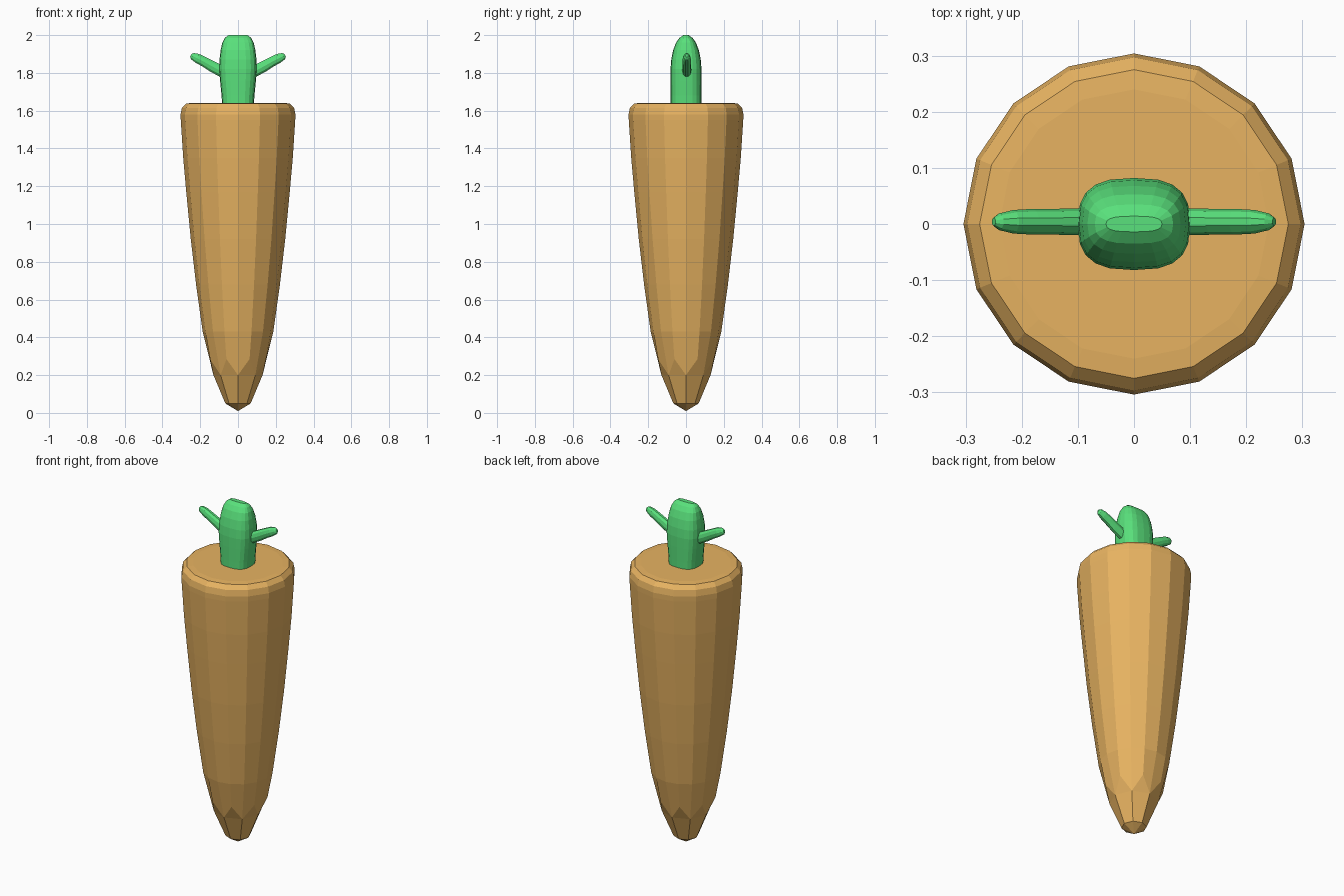
import bpy
from math import sin, cos, pi

if "Cube" in bpy.data.objects:
    bpy.data.objects.remove(bpy.data.objects["Cube"])


def material(name, rgb):
    m = bpy.data.materials.new(name)
    m.diffuse_color = (*rgb, 1)
    m.use_nodes = True
    m.node_tree.nodes["Principled BSDF"].inputs["Base Color"].default_value = m.diffuse_color
    return m


def add_object(name, verts, faces, mat):
    me = bpy.data.meshes.new(name)
    me.from_pydata(verts, [], faces)
    me.update()
    me.materials.append(mat)
    ob = bpy.data.objects.new(name, me)
    bpy.context.collection.objects.link(ob)
    return ob


def bridge(start_a, start_b, n):
    return [(start_a + i, start_a + (i + 1) % n, start_b + (i + 1) % n, start_b + i)
            for i in range(n)]


def loft(name, rings, mat):
    n = len(rings[0])
    verts = [v for ring in rings for v in ring]
    faces = [tuple(reversed(range(n)))]
    for k in range(len(rings) - 1):
        faces += bridge(k * n, (k + 1) * n, n)
    faces.append(tuple(range(len(verts) - n, len(verts))))
    return add_object(name, verts, faces, mat)


orange = material("root_orange", (0.80, 0.45, 0.12))
green = material("leaf_green", (0.10, 0.75, 0.20))

# Root: 16-sided tapered body whose tip reduces to 8 sides
N = 16
verts = [(0, 0, 0.01)]
verts += [(0.067 * cos(k * pi / 4), 0.067 * sin(k * pi / 4), 0.05) for k in range(8)]
for i in range(N):
    r, z = ((0.13, 0.2), (0.16, 0.285))[i % 2]
    verts.append((r * cos(i * pi / 8), r * sin(i * pi / 8), z))
faces = []
for k in range(8):
    m0, m1 = 1 + k, 1 + (k + 1) % 8
    e0, odd, e1 = 9 + 2 * k, 10 + 2 * k, 9 + (2 * k + 2) % N
    faces += [(0, m1, m0), (m0, m1, e1, e0), (e0, e1, odd)]
profile = [(0.187, 0.43), (0.222, 0.68), (0.25, 0.92), (0.274, 1.17), (0.29, 1.35),
           (0.303, 1.55), (0.304, 1.58), (0.297, 1.615), (0.275, 1.638), (0.24, 1.641)]
start = 9
for r, z in profile:
    new = len(verts)
    verts += [(r * cos(i * pi / 8), r * sin(i * pi / 8), z) for i in range(N)]
    faces += bridge(start, new, N)
    start = new
faces.append(tuple(range(start, start + N)))
add_object("carrot_root", verts, faces, orange)


# Stalk: rounded-box cross-sections closing to a ridge at the top
def rounded(rx, ry, z, n=20, e=0.72):
    ring = []
    for i in range(n):
        c, s = cos(2 * pi * i / n), sin(2 * pi * i / n)
        ring.append((rx * abs(c) ** e * (1 if c > 0 else -1),
                     ry * abs(s) ** e * (1 if s > 0 else -1), z))
    return ring


stalk = [(0.083, 0.081, 1.62), (0.087, 0.081, 1.68), (0.095, 0.082, 1.76),
         (0.1, 0.082, 1.82), (0.098, 0.078, 1.87), (0.092, 0.068, 1.92),
         (0.083, 0.053, 1.96), (0.07, 0.035, 1.985), (0.05, 0.014, 2.0)]
loft("stalk", [rounded(*s) for s in stalk], green)

# Side shoots: tapered tubes rising outward, mirrored left and right
shoot = [(0.07, 1.81, 0.042, 0.026), (0.10, 1.815, 0.035, 0.024),
         (0.14, 1.836, 0.028, 0.023), (0.18, 1.859, 0.025, 0.023),
         (0.215, 1.877, 0.024, 0.021), (0.24, 1.888, 0.018, 0.015),
         (0.25, 1.892, 0.008, 0.007)]
tilt = 0.45
for name, side in (("shoot_right", 1), ("shoot_left", -1)):
    rings = []
    for x, z, rz, ry in shoot:
        ring = []
        for i in range(10):
            a = 2 * pi * i / 10 * side
            ring.append((side * (x - sin(tilt) * rz * sin(a) * (x > 0.1)),
                         0.004 + ry * cos(a), z + rz * sin(a)))
        rings.append(ring)
    loft(name, rings, green)
